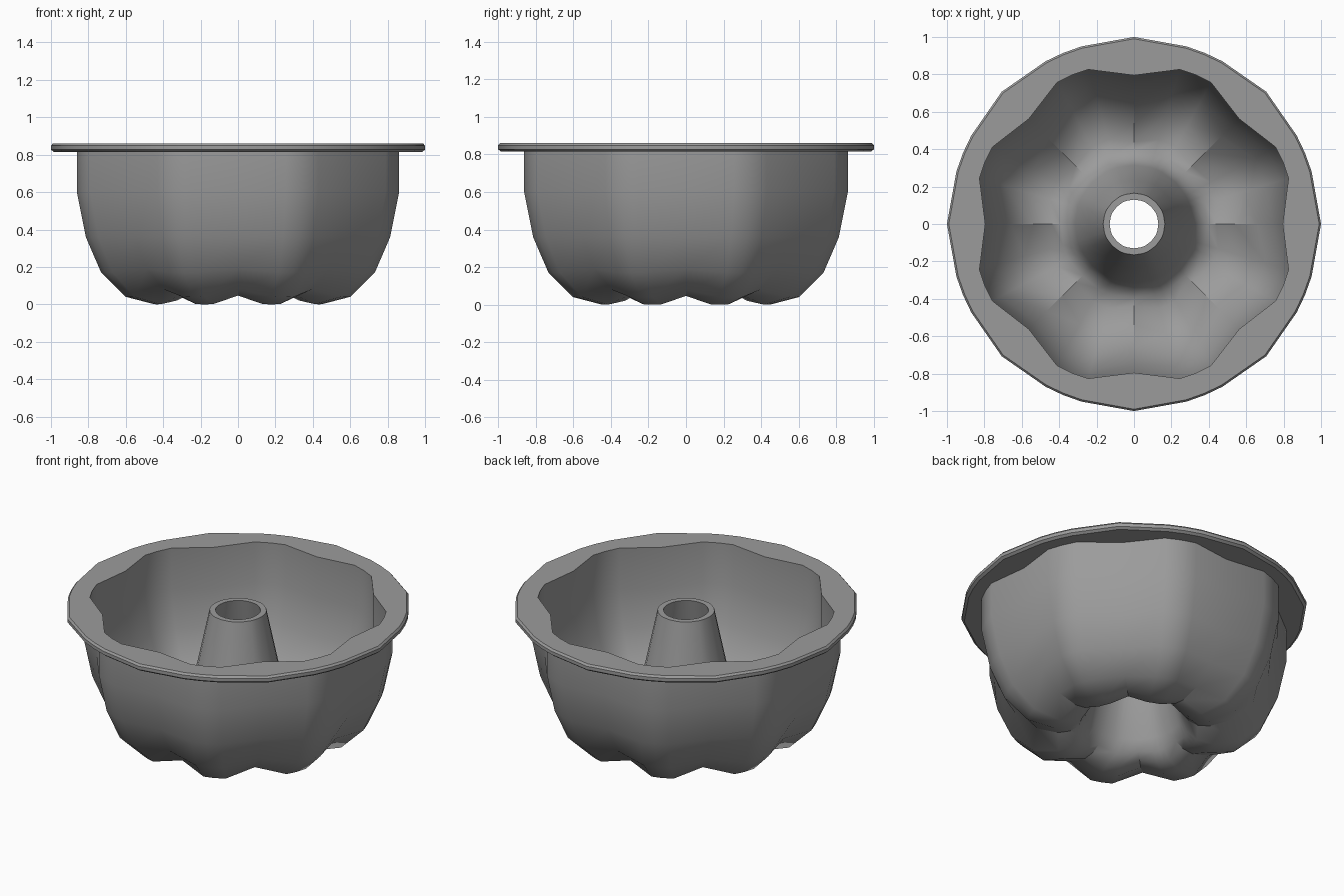
import bpy, bmesh
from math import sin, cos, radians

cube = bpy.data.objects.get("Cube")
if cube:
    bpy.data.objects.remove(cube, do_unlink=True)

LOBES = 8
# angle inside a lobe in degrees, and how fully the lobe shape applies there
STEPS = [(0, 0.0), (16.5, 0.98), (22.5, 1.0), (28.5, 0.98)]

# each ring: lobe radius, lobe height, valley radius, valley height
OUTSIDE = [
    (0.13, 0.825, 0.13, 0.825), (0.20, 0.49, 0.20, 0.49),
    (0.28, 0.14, 0.28, 0.14), (0.315, 0.065, 0.32, 0.085),
    (0.37, 0.02, 0.37, 0.055), (0.47, 0.0, 0.44, 0.047),
    (0.63, 0.04, 0.56, 0.08), (0.765, 0.17, 0.69, 0.19),
    (0.85, 0.36, 0.78, 0.36), (0.90, 0.60, 0.83, 0.60),
    (0.90, 0.815, 0.83, 0.815),
]
RIM = [
    (0.975, 0.815, 0.985, 0.815), (0.99, 0.827, 1.0, 0.827),
    (0.99, 0.848, 1.0, 0.848), (0.98, 0.86, 0.99, 0.86),
]
INSIDE = [
    (0.863, 0.86, 0.795, 0.86), (0.863, 0.60, 0.795, 0.60),
    (0.813, 0.37, 0.745, 0.38), (0.735, 0.195, 0.66, 0.22),
    (0.61, 0.077, 0.54, 0.12), (0.47, 0.037, 0.44, 0.085),
    (0.395, 0.055, 0.39, 0.09), (0.345, 0.10, 0.345, 0.11),
    (0.315, 0.165, 0.315, 0.165), (0.235, 0.49, 0.235, 0.49),
    (0.165, 0.825, 0.165, 0.825),
]

steel = bpy.data.materials.new("grey metal")
steel.use_nodes = True
grey = (0.33, 0.33, 0.33, 1)
steel.diffuse_color = grey
steel.node_tree.nodes["Principled BSDF"].inputs["Base Color"].default_value = grey


def add_ring(bm, lobe_r, lobe_z, valley_r, valley_z):
    ring = []
    for lobe in range(LOBES):
        for angle, f in STEPS:
            a = radians(lobe * 360 / LOBES + angle)
            r = valley_r + (lobe_r - valley_r) * f
            z = valley_z + (lobe_z - valley_z) * f
            ring.append(bm.verts.new((r * cos(a), r * sin(a), z)))
    return ring


# fluted ring pan: closed loop of rings from the tube, under the bowl,
# around the rim and back down the inside
bm = bmesh.new()
rings = [add_ring(bm, *row) for row in OUTSIDE + RIM + INSIDE]
for i, a in enumerate(rings):
    b = rings[(i + 1) % len(rings)]
    for j in range(len(a)):
        k = (j + 1) % len(a)
        bm.faces.new((a[j], a[k], b[k], b[j]))
bmesh.ops.recalc_face_normals(bm, faces=bm.faces)

mesh = bpy.data.meshes.new("fluted_ring_pan")
bm.to_mesh(mesh)
bm.free()
mesh.materials.append(steel)
pan = bpy.data.objects.new("fluted_ring_pan", mesh)
bpy.context.collection.objects.link(pan)

bpy.ops.object.select_all(action="DESELECT")
pan.select_set(True)
bpy.context.view_layer.objects.active = pan
bpy.ops.object.shade_smooth_by_angle(angle=radians(31))
